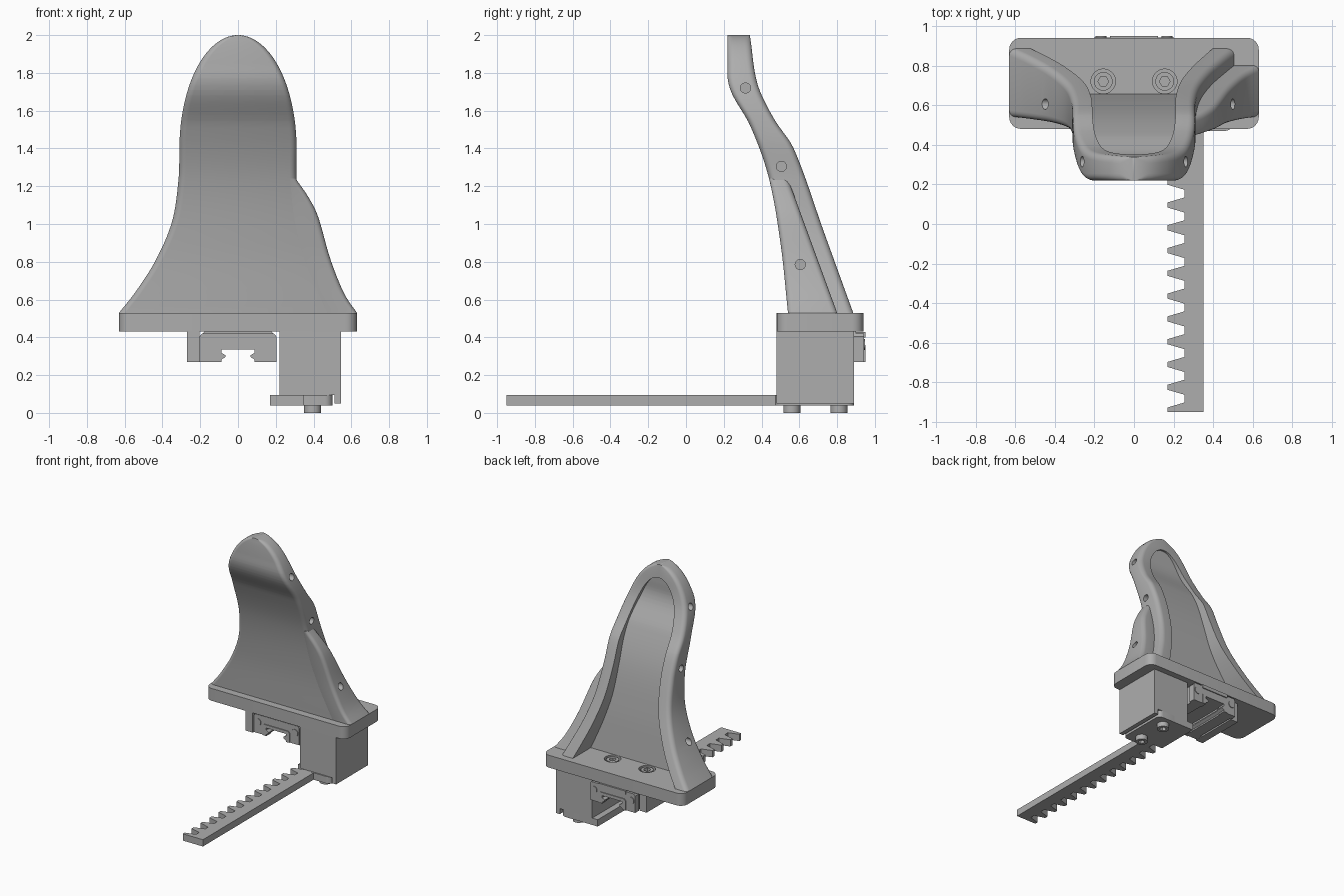
import bpy, bmesh, math

if "Cube" in bpy.data.objects:
    bpy.data.objects.remove(bpy.data.objects["Cube"], do_unlink=True)

GREY = (0.42, 0.42, 0.42, 1)
mat = bpy.data.materials.new("plain grey")
mat.use_nodes = True
mat.diffuse_color = GREY
mat.node_tree.nodes["Principled BSDF"].inputs["Base Color"].default_value = GREY


def finish(name, bm):
    bmesh.ops.remove_doubles(bm, verts=bm.verts, dist=1e-5)
    bmesh.ops.recalc_face_normals(bm, faces=bm.faces)
    me = bpy.data.meshes.new(name)
    bm.to_mesh(me)
    bm.free()
    me.materials.append(mat)
    ob = bpy.data.objects.new(name, me)
    bpy.context.collection.objects.link(ob)
    return ob


def loft(name, rings):
    """Skin equal-length rings of 3D points and close both ends."""
    bm = bmesh.new()
    rows = [[bm.verts.new(p) for p in r] for r in rings]
    for a, b in zip(rows, rows[1:]):
        for i in range(len(a)):
            j = (i + 1) % len(a)
            bm.faces.new((a[i], a[j], b[j], b[i]))
    bm.faces.new(rows[0])
    bm.faces.new(rows[-1])
    return finish(name, bm)


def prism(name, pts, lo, hi, axis="z"):
    place = {"x": lambda p, h: (h, p[0], p[1]),
             "y": lambda p, h: (p[0], h, p[1]),
             "z": lambda p, h: (p[0], p[1], h)}[axis]
    return loft(name, [[place(p, h) for p in pts] for h in (lo, hi)])


def circle(u, v, r, n=32):
    return [(u + r * math.cos(math.tau * i / n), v + r * math.sin(math.tau * i / n))
            for i in range(n)]


def rect(x0, x1, y0, y1, r=0.0, n=6):
    if r <= 0:
        return [(x0, y0), (x1, y0), (x1, y1), (x0, y1)]
    out = []
    for k, (cx, cy) in enumerate(((x1 - r, y1 - r), (x0 + r, y1 - r),
                                  (x0 + r, y0 + r), (x1 - r, y0 + r))):
        for i in range(n + 1):
            a = (k + i / n) * math.pi / 2
            out.append((cx + r * math.cos(a), cy + r * math.sin(a)))
    return out


def cut(ob, cutter):
    m = ob.modifiers.new("cut", "BOOLEAN")
    m.operation, m.solver, m.object = "DIFFERENCE", "EXACT", cutter
    bpy.context.view_layer.objects.active = ob
    bpy.ops.object.modifier_apply(modifier=m.name)
    bpy.data.objects.remove(cutter, do_unlink=True)


def smooth(ob):
    bpy.ops.object.select_all(action="DESELECT")
    ob.select_set(True)
    bpy.context.view_layer.objects.active = ob
    bpy.ops.object.shade_smooth_by_angle(angle=math.radians(30))


def curve(*pts):
    """Smooth function through (z, value) points."""
    def slope(i):
        a, b = pts[max(i - 1, 0)], pts[min(i + 1, len(pts) - 1)]
        return (b[1] - a[1]) / (b[0] - a[0])

    def f(z):
        z = min(max(z, pts[0][0]), pts[-1][0])
        i = max(k for k in range(len(pts) - 1) if pts[k][0] <= z)
        (z0, v0), (z1, v1) = pts[i], pts[i + 1]
        h, t = z1 - z0, (z - z0) / (z1 - z0)
        return (v0 * (1 + 2 * t) * (1 - t) ** 2 + slope(i) * h * t * (1 - t) ** 2
                + v1 * t * t * (3 - 2 * t) + slope(i + 1) * h * t * t * (t - 1))
    return f


# Finger outline and depth curves
BASE, SHOULDER, TIP, POCKET = 0.53, 1.4, 2.0, 1.9
front = curve((.53, .54), (.9, .5), (1.25, .437), (1.52, .34), (1.68, .248), (1.76, .222), (1.85, .22), (2, .22))
back = curve((.53, .885), (.95, .733), (1.4, .57), (1.55, .47), (1.7, .393), (1.8, .365), (1.95, .345), (2, .338))
left_low = curve((.53, .63), (.63, .55), (.8, .44), (1.01, .35), (1.235, .315), (1.4, .31))
right_low = curve((.53, .505), (.63, .46), (.8, .39), (1, .335), (1.235, .31), (1.4, .31))
wing_edge = curve((.53, .63), (.6, .58), (.68, .54), (.82, .487), (1.05, .42), (1.15, .368), (1.24, .305))
wing_back = curve((.53, .8), (1.24, .54))


def arch(z, width, top):
    t = (z - SHOULDER) / (top - SHOULDER)
    return width * math.sqrt(max(0, 1 - t * t))


def outer(z, low):
    return low(z) if z <= SHOULDER else max(arch(z, .31, TIP), .008)


def inner(z, low):
    return low(z) - .1 - .03 * max(0, .8 - z) if z <= SHOULDER else arch(z, .21, POCKET)


def finger_ring(z):
    L, R, f, b = outer(z, left_low), outer(z, right_low), front(z), back(z)
    box = rect(-L, R, f, b, min(.035, .5 * min(L, R)), 5)
    # box starts on the right side and runs over the back: pocket goes after the first corner
    l, r = inner(z, left_low), inner(z, right_low)
    floor = min(f + .115, b) if z < POCKET - 1e-4 else b
    pocket = [(r, b), (r, floor), (-l, floor), (-l, b)]
    return [(x, y, z) for x, y in box[:6] + pocket + box[6:]]


def wing_ring(z):
    R = wing_edge(z)
    x0 = min(right_low(z) - .06, R - .02)
    return [(x, y, z) for x, y in rect(x0, R, front(z), wing_back(z), min(.03, .4 * (R - x0)), 5)]


N = 26
zs = {round(BASE + (SHOULDER - BASE) * i / N, 5) for i in range(N)}
for top in (TIP, POCKET):
    zs |= {round(SHOULDER + (top - SHOULDER) * math.sin(i / N * math.pi / 2), 5) for i in range(N + 1)}
finger = loft("finger_shell", [finger_ring(z) for z in sorted(zs)])
wing = loft("side_wing", [wing_ring(BASE + (1.24 - BASE) * i / N) for i in range(N + 1)])

# Small blind holes along the finger edges
for y, z in ((.315, 1.72), (.505, 1.305), (.605, .785)):
    L, R = outer(z, left_low), outer(z, right_low)
    cut(finger, prism("hole_cutter", circle(y, z, .027, 24), -L - .2, -L + .05, "x"))
    if z > 1:
        cut(finger, prism("hole_cutter", circle(y, z, .027, 24), R - .05, R + .2, "x"))
    else:
        R = wing_edge(z)
        cut(wing, prism("hole_cutter", circle(y, z, .027, 24), R - .05, R + .2, "x"))
smooth(finger)
smooth(wing)

# Mounting plate with two counterbored screws
plate = prism("mounting_plate", rect(-.63, .63, .48, .94, .06), .43, .53)
for s in (-1, 1):
    x, y = s * .155, .72
    cut(plate, prism("bore_cutter", circle(x, y, .062), .485, .6))
    head = prism("plate_screw", circle(x, y, .047), .48, .525)
    cut(head, prism("socket_cutter", circle(x, y, .027, 6), .5, .6))
    smooth(head)
smooth(plate)

# Drive block with a lip that locates the rack, and the narrow block beside the carriage
prism("drive_block", [(.22, .095), (.51, .095), (.51, .05), (.545, .05), (.545, .43), (.22, .43)],
      .48, .89, "y")
prism("stop_block", rect(-.27, -.204, .27, .43), .48, .89, "y")

# Toothed rack
pitch, end = .115, -.95
teeth = []
for k in range(13):
    c = .44 - pitch * k + .001
    for x, y in ((.255, c + .038), (.17, c + .013), (.17, c - .013), (.255, c - .038)):
        teeth.append((x, max(y, end)))
teeth = teeth[:-1]
prism("rack", [(.35, end), (.35, .89), (.17, .89), (.17, .53), (.255, .53)] + teeth, .04, .095)
smooth(prism("rack_flange", rect(.3, .5, .47, .89, .04), .04, .096))

# Screws under the rack
for y in (.56, .81):
    screw = prism("rack_screw", circle(.395, y, .045), 0, .05)
    cut(screw, prism("socket_cutter", circle(.395, y, .025, 6), -.05, .025))
    smooth(screw)


# Linear guide carriage: body, end caps, seals and corner screws
def channel(half, top, slot):
    side = [(half, .27), (half, top - .015), (half - .012, top)]
    groove = [(slot, .335), (slot, .318), (slot - .022, .305), (slot - .022, .296), (slot, .282), (slot, .27)]
    right = groove + side
    return right + [(-x, z) for x, z in reversed(right)]


prism("carriage_body", channel(.19, .43, .095), .54, .9, "y")
for face, inside in ((.495, .55), (.942, .89)):
    out = 1 if face > inside else -1
    prism("carriage_cap", channel(.203, .42, .093), *sorted((face, inside)), "y")
    prism("carriage_seal", channel(.12, .36, .088), *sorted((face + out * .007, inside)), "y")
    for s in (-1, 1):
        smooth(prism("cap_screw", circle(s * .166, .362, .028, 24),
                     *sorted((face + out * .006, inside)), "y"))
prism("carriage_rear_tab", rect(-.12, .12, .4, .428), .89, .95, "y")
